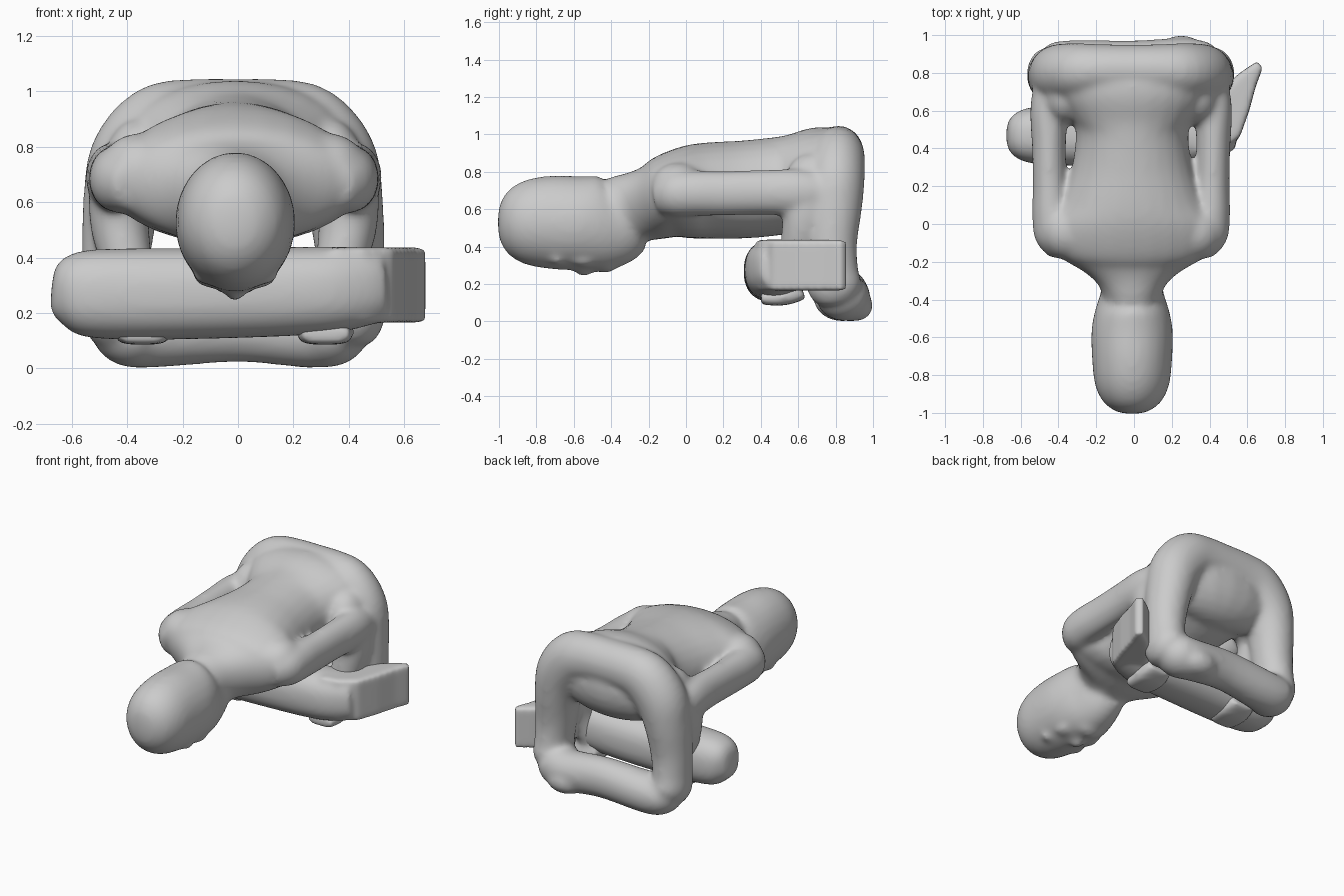
import bpy, bmesh, math
from mathutils import Vector

if "Cube" in bpy.data.objects:
    bpy.data.objects.remove(bpy.data.objects["Cube"])

N = 28

def finish(bm, name):
    bmesh.ops.recalc_face_normals(bm, faces=bm.faces)
    me = bpy.data.meshes.new(name)
    bm.to_mesh(me)
    bm.free()
    ob = bpy.data.objects.new(name, me)
    bpy.context.collection.objects.link(ob)
    return ob

def refine(secs, n=4):
    """Catmull-Rom interpolation between sections."""
    out = []
    for i in range(len(secs) - 1):
        p0, p1 = secs[max(i - 1, 0)], secs[i]
        p2, p3 = secs[i + 1], secs[min(i + 2, len(secs) - 1)]
        for k in range(n):
            t = k / n
            out.append([.5 * (2 * b + (c - a) * t + (2 * a - 5 * b + 4 * c - d) * t * t
                              + (3 * b - a - 3 * c + d) * t ** 3)
                        for a, b, c, d in zip(p0, p1, p2, p3)])
    return out + [list(secs[-1])]

def loft(name, secs, up, power=2.0):
    """Closed tube; each section is x, y, z, half width, half height along 'up'."""
    bm = bmesh.new()
    secs = refine(secs)
    pts = [Vector(s[:3]) for s in secs]
    rings = []
    for i, s in enumerate(secs):
        t = (pts[min(i + 1, len(pts) - 1)] - pts[max(i - 1, 0)]).normalized()
        side = t.cross(Vector(up)).normalized()
        v = side.cross(t)
        ring = []
        for k in range(N):
            a = 2 * math.pi * k / N
            c, d = math.cos(a), math.sin(a)
            c = math.copysign(abs(c) ** (2 / power), c)
            d = math.copysign(abs(d) ** (2 / power), d)
            ring.append(bm.verts.new(pts[i] + side * c * s[3] + v * d * s[4]))
        rings.append(ring)
    for a, b in zip(rings, rings[1:]):
        for k in range(N):
            j = (k + 1) % N
            bm.faces.new((a[k], a[j], b[j], b[k]))
    bm.faces.new(rings[0])
    bm.faces.new(rings[-1])
    return finish(bm, name)

def prism(name, outline, z0, z1):
    bm = bmesh.new()
    f = bm.faces.new([bm.verts.new((x, y, z0)) for x, y in outline])
    r = bmesh.ops.extrude_face_region(bm, geom=[f])
    for v in r["geom"]:
        if isinstance(v, bmesh.types.BMVert):
            v.co.z = z1
    return finish(bm, name)

def blob(name, loc, size):
    bm = bmesh.new()
    bmesh.ops.create_uvsphere(bm, u_segments=20, v_segments=12, radius=1)
    for v in bm.verts:
        v.co = Vector([loc[i] + v.co[i] * size[i] for i in range(3)])
    return finish(bm, name)

def fuse(parts, name, voxel, steps):
    """Blend overlapping parts into one smooth skin."""
    bpy.ops.object.select_all(action='DESELECT')
    for p in parts:
        p.select_set(True)
    ob = parts[0]
    bpy.context.view_layer.objects.active = ob
    bpy.ops.object.join()
    ob.name = name
    m = ob.modifiers.new("remesh", 'REMESH')
    m.mode = 'VOXEL'
    m.voxel_size = voxel
    m.use_smooth_shade = True
    s = ob.modifiers.new("smooth", 'SMOOTH')
    s.factor = 0.5
    s.iterations = steps
    return ob

Z, Y = (0, 0, 1), (0, 1, 0)

# torso and neck, along y
body = [loft("torso", [(-.01, y, z, w, h) for y, z, w, h in [
    (-.42, .55, .16, .20), (-.33, .59, .17, .195), (-.25, .615, .25, .19),
    (-.16, .64, .40, .205), (-.08, .67, .46, .23), (.02, .69, .45, .25),
    (.12, .70, .38, .257), (.3, .705, .32, .262), (.5, .725, .30, .262),
    (.62, .755, .36, .255), (.74, .80, .42, .245), (.83, .81, .42, .21)]], Z)]

# lower belly and seat, filling between the thighs
body.append(blob("seat", (-.01, .745, .76), (.45, .195, .24)))

# head, face turned down
body.append(loft("head", [(-.01, y, z, w, h) for y, z, w, h in [
    (-1.005, .53, .03, .04), (-.99, .53, .09, .11), (-.94, .53, .155, .18),
    (-.85, .53, .197, .228), (-.72, .53, .212, .25), (-.57, .525, .216, .252),
    (-.46, .525, .197, .255), (-.38, .54, .17, .24), (-.31, .575, .155, .205)]], Z))
body += [blob("nose", (-.01, -.545, .29), (.04, .06, .05)),
         blob("chin", (-.01, -.43, .315), (.09, .07, .055)),
         blob("lips", (-.01, -.485, .285), (.05, .022, .022))]
for s in (-1, 1):
    body.append(blob("brow", (-.01 + s * .085, -.69, .33), (.07, .045, .03)))
    body.append(blob("cheek", (-.01 + s * .08, -.55, .325), (.07, .07, .035)))

# hips and thighs as one arch
half = [(.40, .81, .12, .09, .11), (.415, .795, .18, .115, .145), (.415, .785, .28, .115, .135),
        (.405, .78, .42, .125, .135), (.385, .79, .6, .14, .15),
        (.345, .80, .75, .16, .155), (.25, .81, .862, .163, .148),
        (.13, .815, .893, .152, .137)]
arch = [(-x - .035, *r) for x, *r in half] + [(0, .815, .898, .148, .135)] + half[::-1]
body.append(loft("hips_and_thighs", arch, Y))

# crossed shins and foot
body.append(loft("crossed_shins", [
    (-.47, .80, .16, .10, .11), (-.40, .82, .135, .128, .145), (-.3, .845, .13, .128, .13),
    (0, .86, .15, .128, .112), (.25, .86, .13, .128, .125),
    (.35, .83, .14, .13, .14), (.41, .81, .17, .10, .11)], Y))
body.append(blob("toes", (.25, .905, .085), (.13, .095, .085)))

# arms beside the torso, forearms reaching to the bar
for s in (-1, 1):
    o = -.015
    body.append(loft("upper_arm", [(s * x + o, y, z, w, h) for x, y, z, w, h in [
        (.36, -.15, .66, .07, .09), (.40, -.06, .68, .11, .122), (.42, .05, .685, .105, .122),
        (.43, .2, .685, .092, .12), (.435, .4, .69, .09, .12), (.435, .6, .69, .10, .125),
        (.425, .74, .68, .09, .11)]], Z))
    body.append(blob("shoulder", (s * .34 + o, -.04, .715), (.145, .15, .135)))
    body.append(blob("hip_side", (s * .35 + o, .67, .72), (.12, .15, .18)))
    body.append(loft("forearm", [(s * x + o, y, z, w, h) for x, y, z, w, h in [
        (.43, .67, .74, .08, .08), (.42, .645, .62, .105, .125), (.41, .63, .5, .105, .12),
        (.38, .59, .36, .09, .09), (.34, .56, .22, .08, .07),
        (.33, .53, .14, .07, .05)]], Y))
    body.append(loft("hand", [(s * .33 + o, .62, .17, .09, .055), (s * .33 + o, .52, .13, .105, .045),
                              (s * .33 + o, .40, .125, .09, .035)], Z, 3.5))

fuse(body, "figure", .0155, 16)

# carried bar with rounded butt and angled blade end
bar = [loft("bar_body", [
    (-.675, .47, .265, .04, .04), (-.655, .47, .265, .09, .095), (-.58, .47, .27, .14, .15),
    (-.4, .47, .268, .16, .165), (0, .475, .272, .166, .163), (.3, .475, .282, .158, .158),
    (.44, .485, .293, .13, .145), (.52, .50, .30, .10, .125)], Z, 2.4)]
bar.append(prism("bar_end", [
    (.34, .37), (.46, .39), (.56, .46), (.61, .60), (.645, .73), (.683, .83),
    (.65, .86), (.56, .80), (.46, .71), (.40, .61), (.34, .6)], .165, .437))
fuse(bar, "carried_bar", .013, 18)
